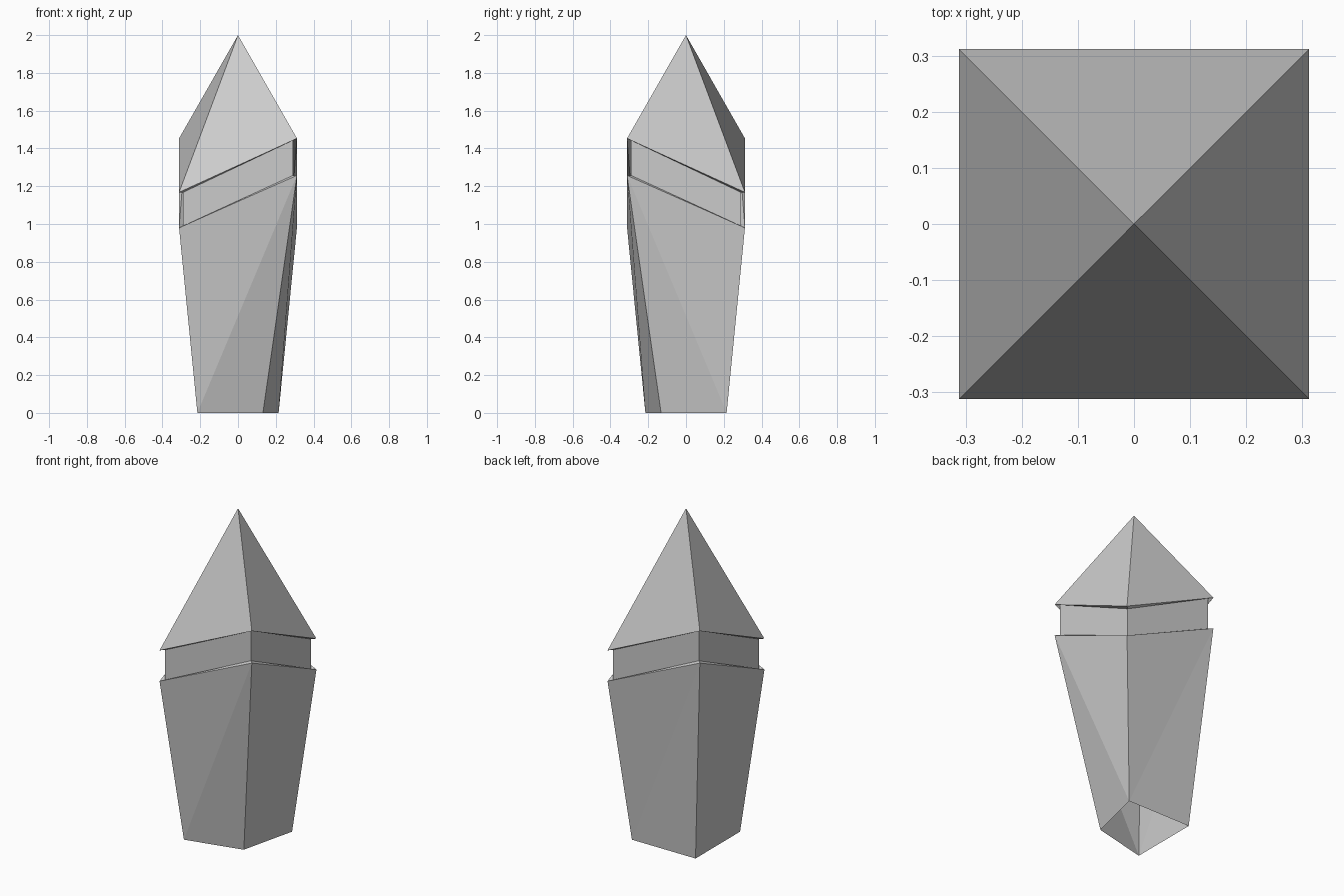
import bpy, bmesh

if "Cube" in bpy.data.objects:
    bpy.data.objects.remove(bpy.data.objects["Cube"])

CORNERS = [(-1, -1), (1, -1), (1, 1), (-1, 1)]
HALF, INNER, APEX = 0.312, 0.29, 2.0


def ring(half, low, high):
    """Square ring whose corners alternate between two heights."""
    return [(sx * half, sy * half, high if sx * sy < 0 else low)
            for sx, sy in CORNERS]


def loft(name, rings, apex=None):
    """Skin successive four-point rings, optionally closing in a point."""
    bm = bmesh.new()
    rows = [[bm.verts.new(p) for p in r] for r in rings]
    for a, b in zip(rows, rows[1:]):
        for i in range(4):
            j = (i + 1) % 4
            # split each twisted side from its higher upper corner
            if i % 2 == 0:
                tris = (a[i], a[j], b[j]), (a[i], b[j], b[i])
            else:
                tris = (a[i], a[j], b[i]), (a[j], b[j], b[i])
            for t in tris:
                bm.faces.new(t)
    if apex:
        tip = bm.verts.new(apex)
        for i in range(4):
            bm.faces.new((rows[-1][i], rows[-1][(i + 1) % 4], tip))
    mesh = bpy.data.meshes.new(name)
    bm.to_mesh(mesh)
    bm.free()
    obj = bpy.data.objects.new(name, mesh)
    bpy.context.collection.objects.link(obj)
    return obj


# Tapered body, open underneath, with one foot corner pulled inward
foot = ring(0.215, 0, 0)
foot[1] = (0.132, -0.132, 0)
body_top = (0.98, 1.257)
loft("tapered_body", [foot, ring(HALF, *body_top), ring(INNER, *body_top)])

# Recessed band between body and tip
tip_base = (1.168, 1.453)
loft("recessed_band", [ring(INNER, *body_top), ring(INNER, *tip_base)])

# Pyramid tip with a narrow underside ledge
loft("pyramid_tip", [ring(INNER, *tip_base), ring(HALF, *tip_base)],
     apex=(0, 0, APEX))
